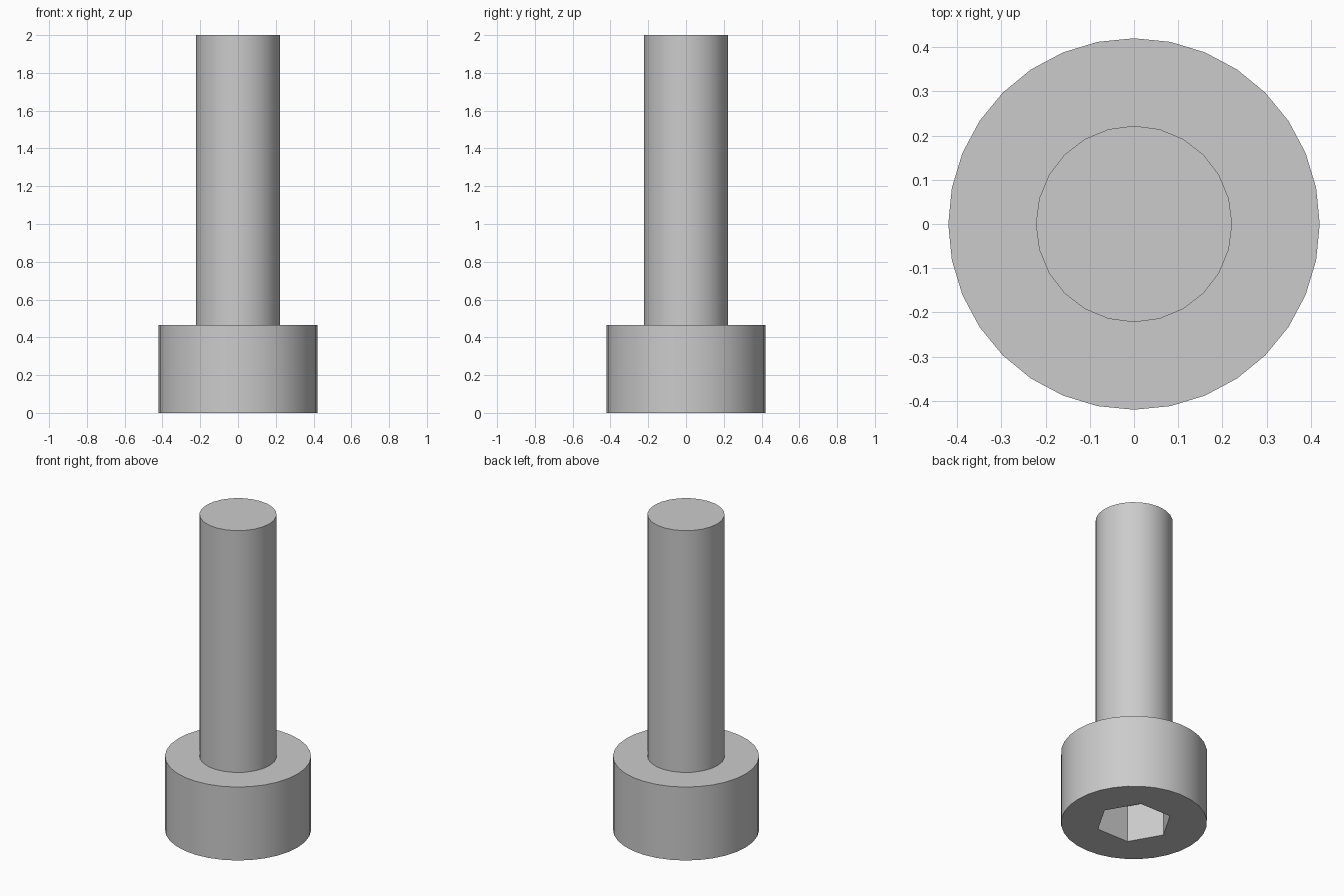
import bpy
import math

cube = bpy.data.objects.get("Cube")
if cube:
    bpy.data.objects.remove(cube, do_unlink=True)

HEAD_RADIUS, HEAD_HEIGHT = 0.42, 0.466
SHAFT_RADIUS, TOTAL_HEIGHT = 0.222, 2.0
SOCKET_RADIUS, SOCKET_DEPTH = 0.22, 0.233

steel = bpy.data.materials.new("grey steel")
steel.use_nodes = True
grey = (0.6, 0.6, 0.6, 1)
steel.diffuse_color = grey
steel.node_tree.nodes["Principled BSDF"].inputs["Base Color"].default_value = grey


def prism(name, sides, radius, bottom, top, turn=0.0):
    """Upright capped prism between two heights."""
    bpy.ops.mesh.primitive_cylinder_add(
        vertices=sides, radius=radius, depth=top - bottom,
        location=(0, 0, (top + bottom) / 2), rotation=(0, 0, turn))
    part = bpy.context.object
    part.name = part.data.name = name
    part.data.materials.append(steel)
    return part


def smooth(part):
    bpy.ops.object.select_all(action="DESELECT")
    part.select_set(True)
    bpy.context.view_layer.objects.active = part
    bpy.ops.object.shade_smooth_by_angle(angle=math.radians(30))


# Hexagonal socket cutter, with a corner on the x axis
cutter = prism("socket_cutter", 6, SOCKET_RADIUS, -0.1, SOCKET_DEPTH, math.pi / 6)
cutter.hide_render = True

# Cap head at the bottom with the socket cut into its underside
head = prism("head", 32, HEAD_RADIUS, 0, HEAD_HEIGHT)
cut = head.modifiers.new("socket", "BOOLEAN")
cut.operation = "DIFFERENCE"
cut.solver = "EXACT"
cut.object = cutter
bpy.ops.object.modifier_apply(modifier=cut.name)
bpy.data.objects.remove(cutter, do_unlink=True)
smooth(head)

# Plain shaft standing on the head
shaft = prism("shaft", 24, SHAFT_RADIUS, HEAD_HEIGHT, TOTAL_HEIGHT)
smooth(shaft)
